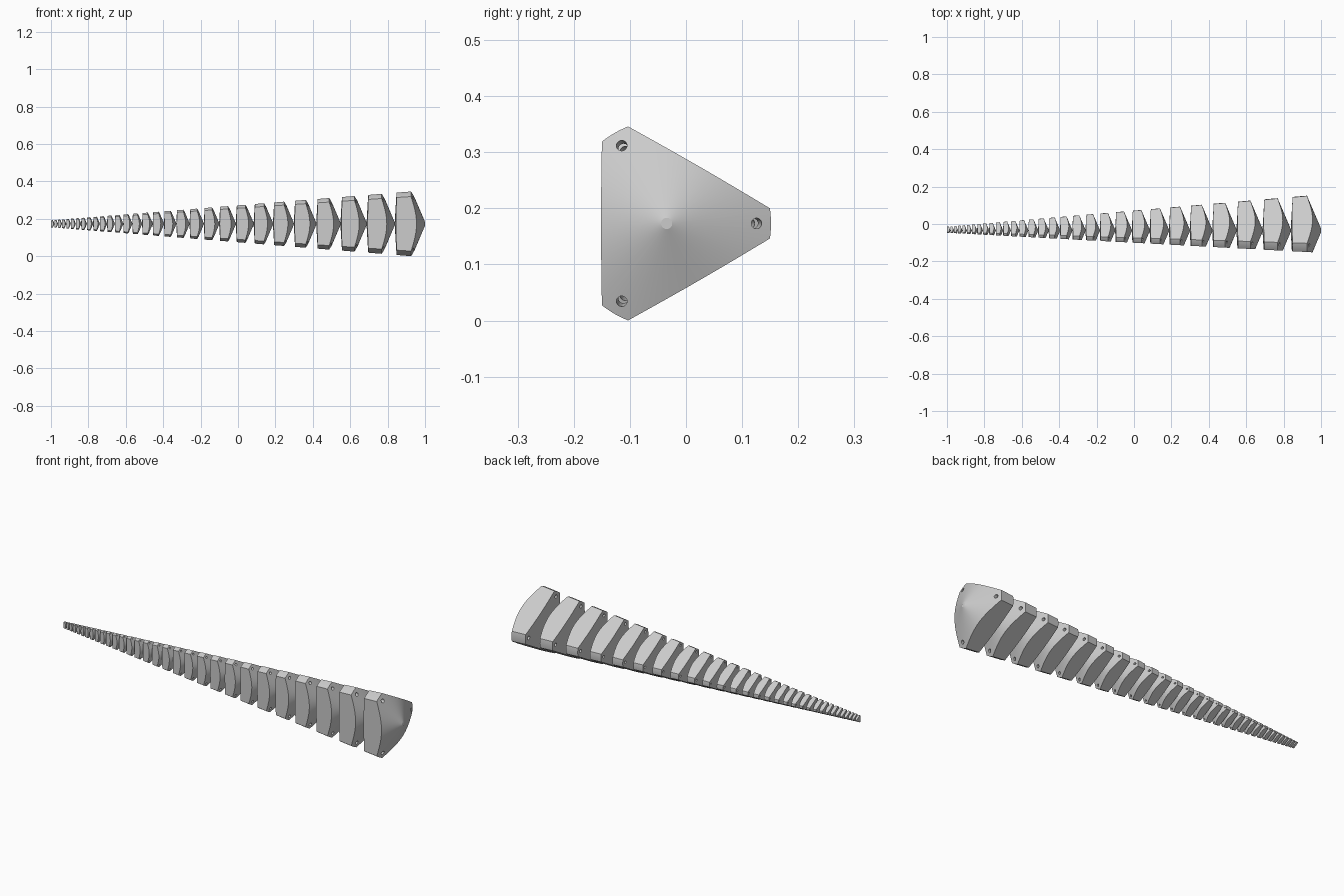
import bpy, bmesh, math
from mathutils import Matrix, Vector

cube = bpy.data.objects.get("Cube")
if cube:
    bpy.data.objects.remove(cube, do_unlink=True)

# Every segment is a scaled copy of the largest, shrinking toward one point
LENGTH = 2.231
COUNT = 30
RATIO = (0.231 / LENGTH) ** (1 / COUNT)
ORIGIN = Vector((-1.231, -0.0345, 0.173))

grey = bpy.data.materials.new("light_grey")
grey.use_nodes = True
colour = (0.6, 0.6, 0.6, 1)
grey.diffuse_color = colour
grey.node_tree.nodes["Principled BSDF"].inputs["Base Color"].default_value = colour


def add_object(name, mesh):
    obj = bpy.data.objects.new(name, mesh)
    bpy.context.collection.objects.link(obj)
    return obj


def mesh_from(bm, name):
    bmesh.ops.recalc_face_normals(bm, faces=bm.faces)
    mesh = bpy.data.meshes.new(name)
    bm.to_mesh(mesh)
    bm.free()
    return mesh


# Segment body: revolved cone profile, trimmed to a triangle by three planes
bm = bmesh.new()
rim = 0.186 / 2.156
profile = [(LENGTH * RATIO, 0), (2.079, 2.079 * rim), (2.156, 0.186),
           (LENGTH, 0.01), (LENGTH, 0)]
verts = [bm.verts.new((x, r, 0)) for x, r in profile]
edges = [bm.edges.new(pair) for pair in zip(verts, verts[1:])]
bmesh.ops.spin(bm, geom=verts + edges, cent=(0, 0, 0), axis=(1, 0, 0),
               angle=math.tau, steps=120, use_merge=True)
bmesh.ops.remove_doubles(bm, verts=bm.verts, dist=1e-5)
for i in range(3):
    a = math.pi + i * math.tau / 3
    normal = Vector((-0.0535, math.cos(a), math.sin(a)))
    bmesh.ops.bisect_plane(bm, geom=bm.verts[:] + bm.edges[:] + bm.faces[:],
                           dist=1e-6, plane_co=(0, 0, 0), plane_no=normal,
                           clear_outer=True)
    border = [e for e in bm.edges if e.is_boundary]
    bmesh.ops.holes_fill(bm, edges=border, sides=0)
segment = add_object("segment_01", mesh_from(bm, "segment"))
segment.data.materials.append(grey)

# Cable holes near the three corners, tapering with the body
bm = bmesh.new()
near, far, hole = 1.9, 2.4, 0.0044
for i in range(3):
    a = i * math.tau / 3
    direction = Vector((1, 0.0739 * math.cos(a), 0.0739 * math.sin(a)))
    place = (Matrix.Translation(direction * (near + far) / 2)
             @ direction.to_track_quat('Z', 'Y').to_matrix().to_4x4())
    bmesh.ops.create_cone(bm, cap_ends=True, segments=20, radius1=near * hole,
                          radius2=far * hole, depth=(far - near) * direction.length,
                          matrix=place)
cutter = add_object("hole_cutter", mesh_from(bm, "hole_cutter"))
cutter.hide_render = True
mod = segment.modifiers.new("cable_holes", 'BOOLEAN')
mod.operation = 'DIFFERENCE'
mod.solver = 'EXACT'
mod.object = cutter

for obj in bpy.context.selected_objects:
    obj.select_set(False)
segment.select_set(True)
bpy.context.view_layer.objects.active = segment
bpy.ops.object.modifier_apply(modifier=mod.name)
bpy.data.objects.remove(cutter, do_unlink=True)
bpy.ops.object.shade_smooth_by_angle(angle=math.radians(18))

# Chain of shrinking segments, each tip touching the back of the one before
for i in range(COUNT):
    obj = segment if i == 0 else add_object(f"segment_{i + 1:02d}", segment.data)
    obj.location = ORIGIN
    obj.scale = (RATIO ** i,) * 3
